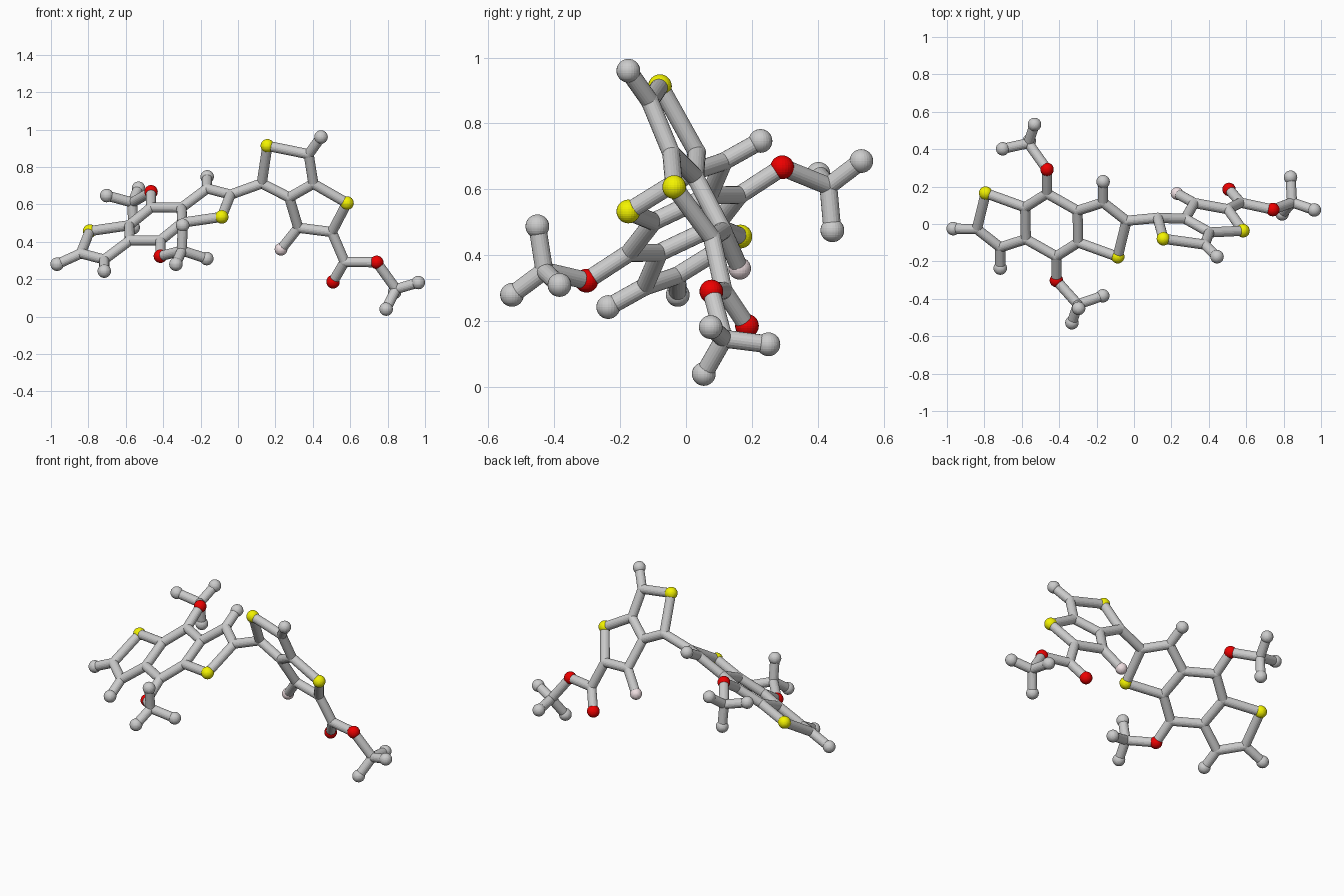
import bpy, bmesh
from mathutils import Vector, Matrix

if "Cube" in bpy.data.objects:
    bpy.data.objects.remove(bpy.data.objects["Cube"])

BOND_R, BALL_R = 0.027, 0.036
P = {}

# Fused three-ring core: one half, the rest by point inversion
CENTRE = Vector((-0.44, -0.005, 0.495))
half = {
    "sulfur": (-0.793, 0.165, 0.457), "alpha": (-0.84, -0.027, 0.338),
    "beta": (-0.715, -0.125, 0.305), "tip": (-0.715, -0.236, 0.243),
    "ring_a": (-0.582, 0.089, 0.488), "ring_b": (-0.465, 0.163, 0.583),
    "ring_c": (-0.578, -0.081, 0.408), "oxygen": (-0.465, 0.292, 0.667),
}
for name, co in half.items():
    P[name + "1"] = Vector(co)
    P[name + "2"] = CENTRE * 2 - Vector(co)

core_bonds = []
for i, j in (("1", "2"), ("2", "1")):
    core_bonds += [("sulfur" + i, "alpha" + i), ("alpha" + i, "beta" + i),
                   ("beta" + i, "tip" + i), ("beta" + i, "ring_c" + i),
                   ("sulfur" + i, "ring_a" + i), ("ring_a" + i, "ring_c" + i),
                   ("ring_a" + i, "ring_b" + i), ("ring_b" + i, "ring_c" + j),
                   ("ring_b" + i, "oxygen" + i)]

# Remaining joints
rest = {
    "end_tip": (-0.967, -0.025, 0.28),
    "link": (0.127, 0.033, 0.712), "s3": (0.157, -0.079, 0.913),
    "f": (0.378, -0.11, 0.868), "f_tip": (0.444, -0.175, 0.96),
    "g": (0.403, -0.045, 0.71), "s4": (0.583, -0.036, 0.607),
    "h": (0.274, 0.028, 0.637), "i": (0.322, 0.112, 0.475),
    "pink": (0.23, 0.163, 0.36), "j": (0.502, 0.079, 0.452),
    "k": (0.57, 0.114, 0.293), "o_double": (0.508, 0.185, 0.186),
    "o_single": (0.742, 0.077, 0.29),
    "m1": (0.845, 0.115, 0.147), "m1a": (0.792, 0.054, 0.04),
    "m1b": (0.964, 0.075, 0.182), "m1c": (0.837, 0.25, 0.13),
    "m2": (-0.565, 0.432, 0.61), "m2a": (-0.702, 0.402, 0.647),
    "m2b": (-0.532, 0.532, 0.686), "m2c": (-0.56, 0.444, 0.476),
    "m3": (-0.3, -0.43, 0.353), "m3a": (-0.332, -0.528, 0.28),
    "m3b": (-0.167, -0.384, 0.31), "m3c": (-0.296, -0.451, 0.488),
}
P.update({n: Vector(c) for n, c in rest.items()})


def methyl(m, oxygen):
    return [(oxygen, m)] + [(m, m + k) for k in "abc"]


side_bonds = [("alpha2", "link"), ("link", "s3"), ("s3", "f"), ("f", "f_tip"),
              ("f", "g"), ("g", "s4"), ("g", "h"), ("h", "link"), ("h", "i"),
              ("i", "pink"), ("i", "j"), ("j", "s4"), ("alpha1", "end_tip")]
ester_bonds = [("j", "k"), ("k", "o_double"), ("k", "o_single")]


def finish(bm, name, color=None):
    me = bpy.data.meshes.new(name)
    bm.to_mesh(me)
    bm.free()
    ob = bpy.data.objects.new(name, me)
    bpy.context.collection.objects.link(ob)
    if color:
        mat = bpy.data.materials.new(name + "_color")
        mat.diffuse_color = (*color, 1)
        mat.use_nodes = True
        mat.node_tree.nodes["Principled BSDF"].inputs["Base Color"].default_value = mat.diffuse_color
        me.materials.append(mat)


def ball(bm, p, r):
    bmesh.ops.create_uvsphere(bm, u_segments=24, v_segments=16, radius=r,
                              matrix=Matrix.Translation(p))


def rods(name, pairs):
    bm = bmesh.new()
    for a, b in pairs:
        d = P[b] - P[a]
        m = Matrix.Translation((P[a] + P[b]) / 2) @ d.to_track_quat('Z', 'Y').to_matrix().to_4x4()
        bmesh.ops.create_cone(bm, segments=20, radius1=BOND_R, radius2=BOND_R,
                              depth=d.length, matrix=m)
    finish(bm, name)


def balls(name, keys, r=BALL_R, color=None):
    bm = bmesh.new()
    for k in keys:
        ball(bm, P[k], r)
    finish(bm, name, color)


# Rods
rods("core_rods", core_bonds)
rods("side_ring_rods", side_bonds)
rods("ester_rods", ester_bonds + methyl("m1", "o_single"))
rods("upper_branch_rods", methyl("m2", "oxygen1"))
rods("lower_branch_rods", methyl("m3", "oxygen2"))

# Balls by colour
sulfur = ["sulfur1", "sulfur2", "s3", "s4"]
oxygen = ["oxygen1", "oxygen2", "o_double", "o_single"]
tips = ["tip1", "tip2", "end_tip", "f_tip"] + [m + k for m in ("m1", "m2", "m3") for k in "abc"]
balls("yellow_balls", sulfur, color=(0.9, 0.9, 0.0))
balls("red_balls", oxygen, color=(0.85, 0.0, 0.0))
balls("pink_ball", ["pink"], 0.034, (0.87, 0.74, 0.76))
balls("grey_end_balls", tips)
# Small joints filling the rod corners
balls("rod_joints", [k for k in P if k not in sulfur + oxygen + tips + ["pink"]], BOND_R * 1.03)
